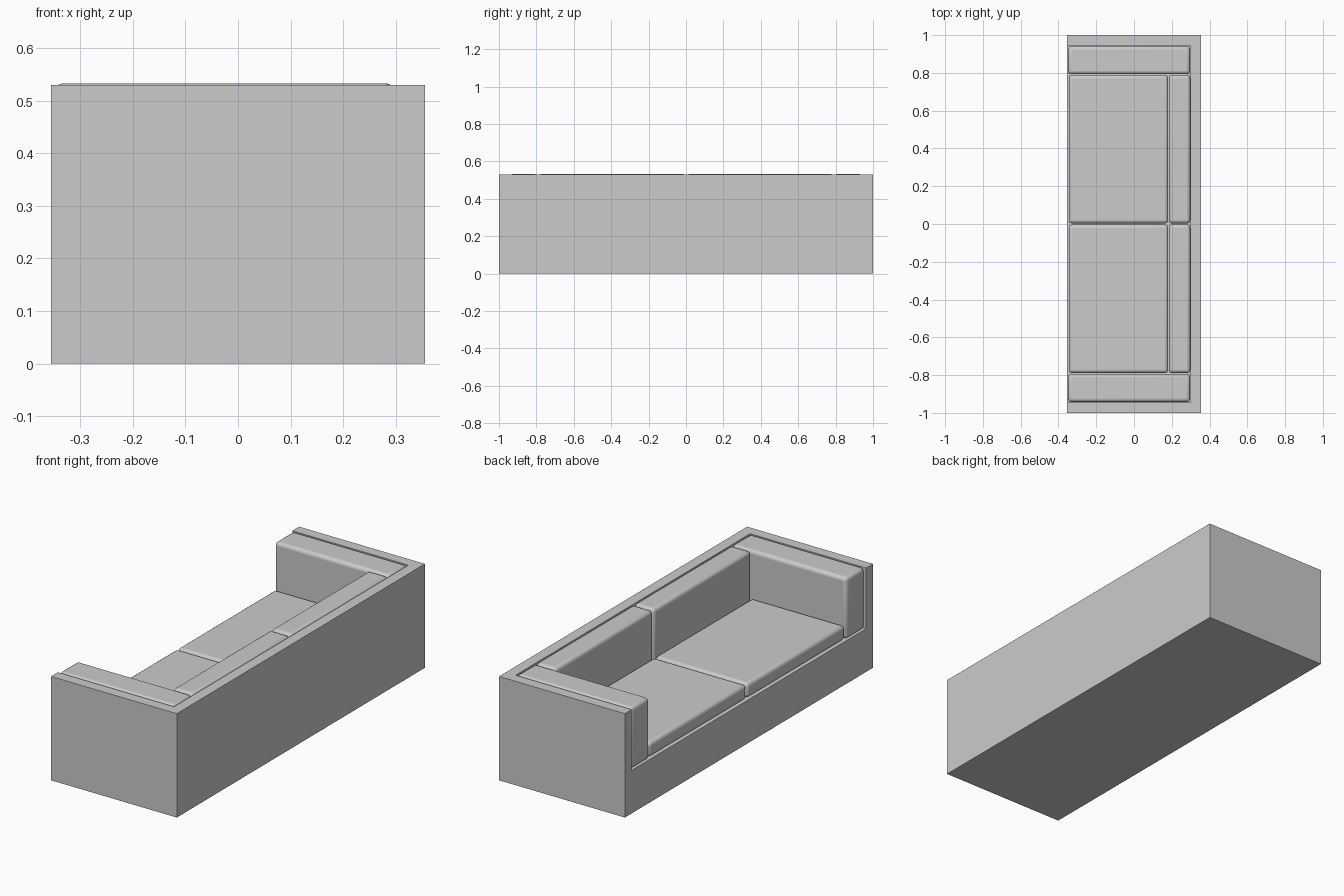
import bpy
import bmesh
from mathutils import Vector

if "Cube" in bpy.data.objects:
    bpy.data.objects.remove(bpy.data.objects["Cube"], do_unlink=True)

# One upholstery colour
GREY = (0.6, 0.6, 0.6, 1.0)
fabric = bpy.data.materials.new("grey_fabric")
fabric.use_nodes = True
fabric.diffuse_color = GREY
fabric.node_tree.nodes["Principled BSDF"].inputs["Base Color"].default_value = GREY

# Main dimensions
HALF_X, HALF_Y = 0.355, 1.0
WALL = 0.055
BASE_TOP, WALL_TOP = 0.22, 0.53
CUSHION_TOP = 0.533


def box_bmesh(low, high):
    low, high = Vector(low), Vector(high)
    bm = bmesh.new()
    bmesh.ops.create_cube(bm, size=1)
    bmesh.ops.scale(bm, vec=high - low, verts=bm.verts)
    bmesh.ops.translate(bm, vec=(low + high) / 2, verts=bm.verts)
    return bm


def finish(name, bm):
    bmesh.ops.recalc_face_normals(bm, faces=bm.faces)
    mesh = bpy.data.meshes.new(name)
    bm.to_mesh(mesh)
    bm.free()
    mesh.materials.append(fabric)
    obj = bpy.data.objects.new(name, mesh)
    bpy.context.collection.objects.link(obj)
    return obj


def cushion(name, low, high, radius=0.018):
    obj = finish(name, box_bmesh(low, high))
    bevel = obj.modifiers.new("soft_edges", "BEVEL")
    bevel.width = radius
    bevel.segments = 4
    bevel.limit_method = "NONE"
    bpy.ops.object.select_all(action="DESELECT")
    obj.select_set(True)
    bpy.context.view_layer.objects.active = obj
    bpy.ops.object.shade_smooth_by_angle()
    return obj


# Frame: solid base with a back wall and two side walls raised from its rim
bm = box_bmesh((-HALF_X, -HALF_Y, 0), (HALF_X, HALF_Y, BASE_TOP))
inner_x, inner_y = HALF_X - WALL, HALF_Y - WALL
for point, normal in (((inner_x, 0, 0), (1, 0, 0)),
                      ((0, inner_y, 0), (0, 1, 0)),
                      ((0, -inner_y, 0), (0, 1, 0))):
    bmesh.ops.bisect_plane(bm, geom=bm.verts[:] + bm.edges[:] + bm.faces[:],
                           plane_co=point, plane_no=normal)
bm.normal_update()
rim = []
for face in bm.faces:
    center = face.calc_center_median()
    if face.normal.z > 0.9 and (center.x > inner_x or abs(center.y) > inner_y):
        rim.append(face)
raised = bmesh.ops.extrude_face_region(bm, geom=rim)["geom"]
bmesh.ops.translate(bm, vec=(0, 0, WALL_TOP - BASE_TOP),
                    verts=[v for v in raised if isinstance(v, bmesh.types.BMVert)])
bmesh.ops.dissolve_limit(bm, angle_limit=0.01, verts=bm.verts, edges=bm.edges)
finish("sofa_frame", bm)

# Cushions, one of each kind at either end
for side, sign in (("left", 1), ("right", -1)):
    def span(a, b):
        return sorted((sign * a, sign * b))

    y0, y1 = span(0.793, 0.942)
    cushion(side + "_arm_cushion", (-0.35, y0, BASE_TOP), (0.297, y1, CUSHION_TOP))
    y0, y1 = span(0.003, 0.789)
    cushion(side + "_seat_cushion", (-0.345, y0, BASE_TOP), (0.181, y1, 0.295))
    cushion(side + "_back_cushion", (0.184, y0, BASE_TOP), (0.298, y1, CUSHION_TOP))
